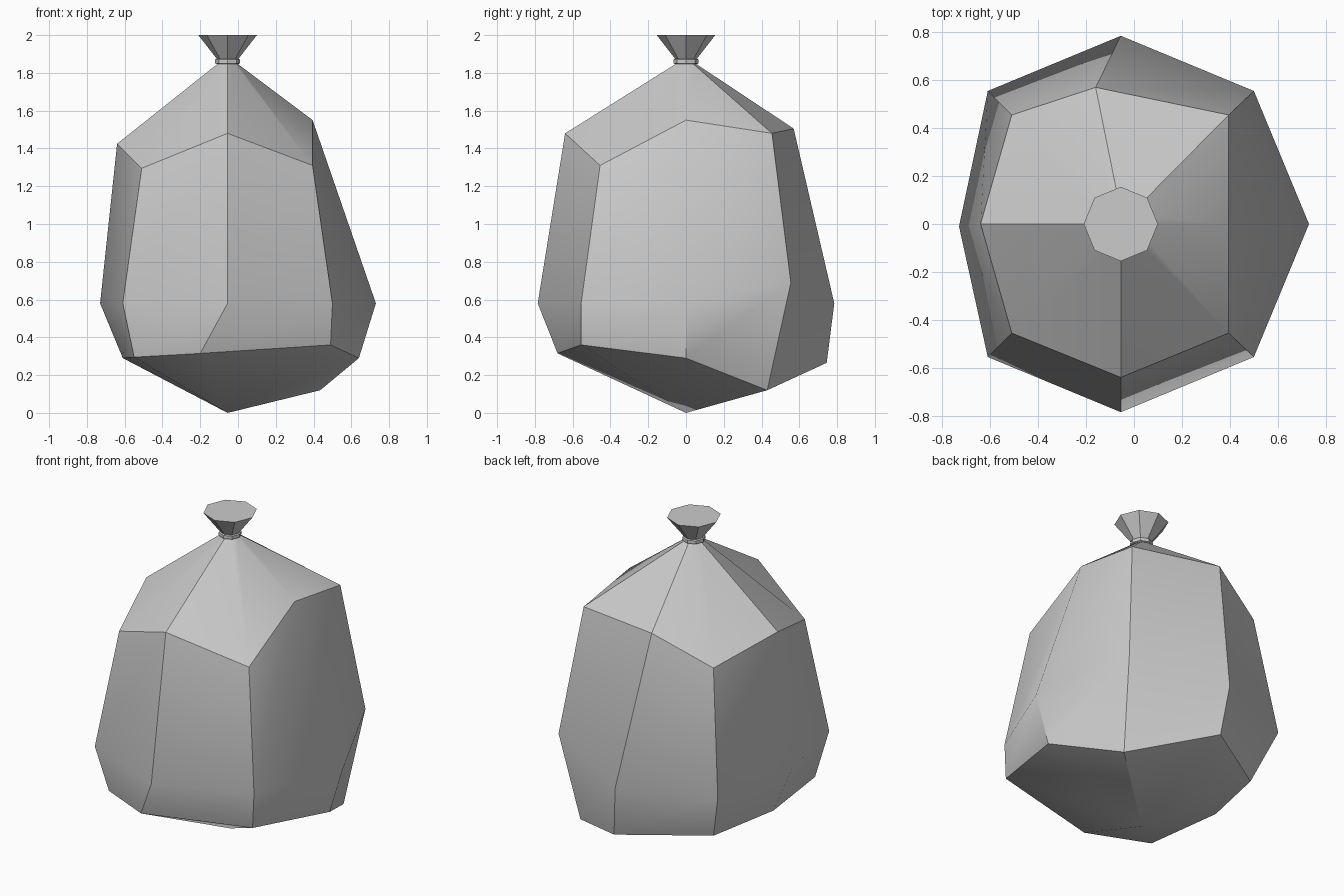
import bpy, bmesh, math

if "Cube" in bpy.data.objects:
    bpy.data.objects.remove(bpy.data.objects["Cube"])

CX = -0.055  # axis of the bag

def octagon(r, z):
    return [(CX + r * math.cos(i * math.pi / 4), r * math.sin(i * math.pi / 4), z)
            for i in range(8)]

def loft(name, rings, cap_bottom=True, cap_top=True, tip=None):
    """Skin a stack of eight-sided rings; tip closes the bottom with a fan."""
    bm = bmesh.new()
    loops = [[bm.verts.new(p) for p in ring] for ring in rings]
    for a, b in zip(loops, loops[1:]):
        for i in range(8):
            j = (i + 1) % 8
            bm.faces.new((a[i], a[j], b[j], b[i]))
    if tip:
        t = bm.verts.new(tip)
        for i in range(8):
            bm.faces.new((t, loops[0][(i + 1) % 8], loops[0][i]))
    elif cap_bottom:
        bm.faces.new(loops[0][::-1])
    if cap_top:
        bm.faces.new(loops[-1])
    bmesh.ops.recalc_face_normals(bm, faces=bm.faces)
    me = bpy.data.meshes.new(name)
    bm.to_mesh(me)
    bm.free()
    ob = bpy.data.objects.new(name, me)
    bpy.context.collection.objects.link(ob)
    bpy.context.view_layer.objects.active = ob
    ob.select_set(True)
    bpy.ops.object.shade_smooth_by_angle(angle=math.radians(30))
    ob.select_set(False)
    return ob

# Irregular bag rings, counter-clockwise from +x
lower = [(0.64, 0, 0.29), (0.435, 0.43, 0.12), (-0.02, 0.745, 0.265), (-0.5, 0.44, 0.27),
         (-0.61, 0, 0.29), (-0.55, -0.5, 0.295), (-0.2, -0.68, 0.315), (0.49, -0.555, 0.36)]
middle = [(0.73, 0, 0.58), (0.5, 0.555, 0.69), (CX, 0.785, 0.58), (-0.61, 0.555, 0.58),
          (-0.73, -0.01, 0.58), (-0.61, -0.555, 0.58), (CX, -0.785, 0.58), (0.5, -0.555, 0.58)]
shoulder = [(0.395, 0, 1.55), (0.395, 0.455, 1.48), (-0.16, 0.57, 1.505), (-0.51, 0.455, 1.335),
            (-0.64, 0, 1.425), (-0.51, -0.455, 1.295), (CX, -0.64, 1.48), (0.395, -0.455, 1.31)]

# Bag body up to the pinched neck
loft("bag_body", [lower, middle, shoulder, octagon(0.05, 1.85)], tip=(CX, 0, 0.0))

# Tie around the neck
loft("neck_tie", [octagon(0.052, 1.845), octagon(0.066, 1.851),
                  octagon(0.066, 1.871), octagon(0.052, 1.877)])

# Flared gathered top
loft("flared_top", [octagon(0.05, 1.865), octagon(0.155, 2.0)])
